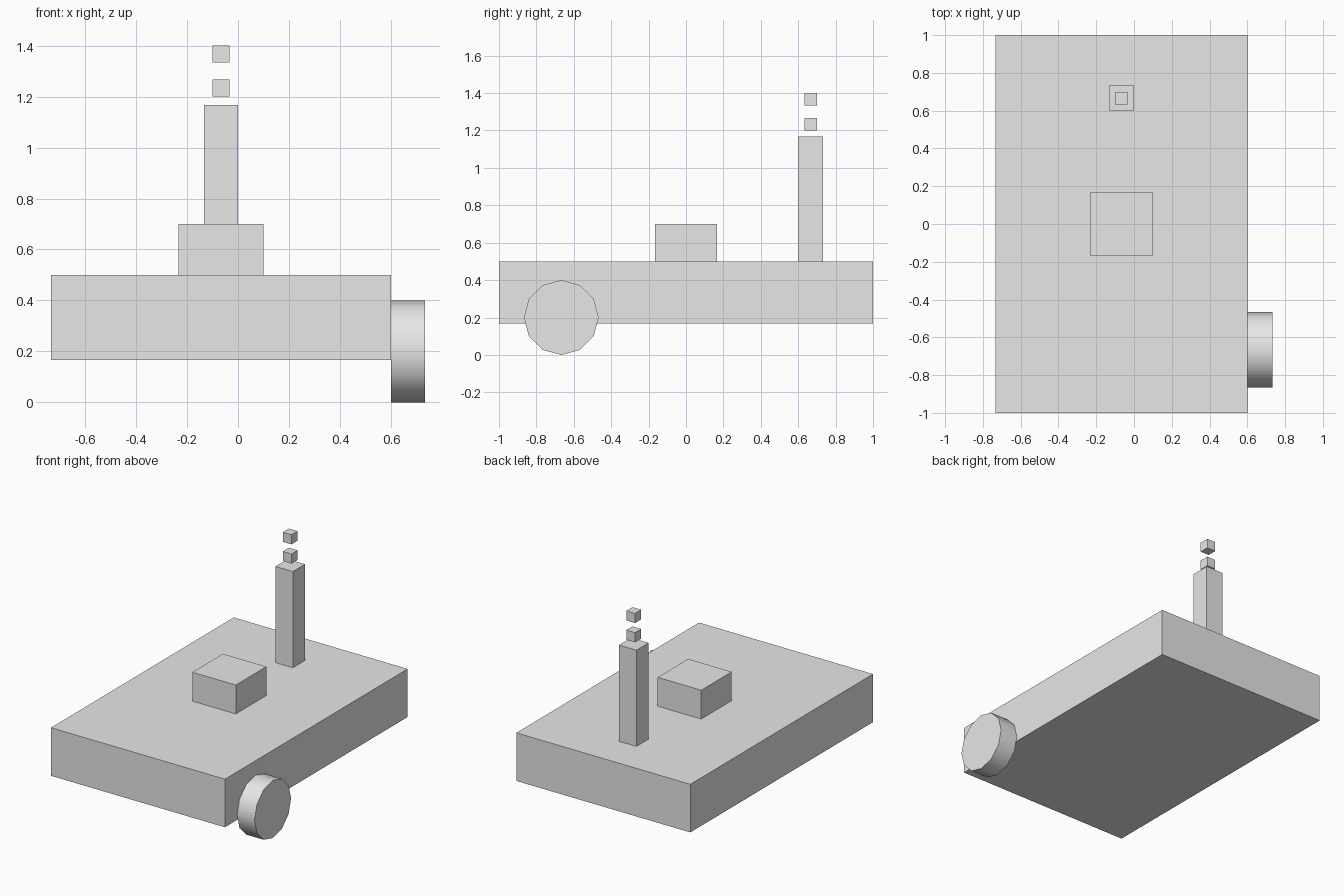
import bpy
import math

if "Cube" in bpy.data.objects:
    bpy.data.objects.remove(bpy.data.objects["Cube"])

grey = bpy.data.materials.new("light grey")
grey.diffuse_color = (0.8, 0.8, 0.8, 1.0)
grey.use_nodes = True
grey.node_tree.nodes["Principled BSDF"].inputs["Base Color"].default_value = grey.diffuse_color


def finish(name):
    obj = bpy.context.object
    obj.name = name
    obj.data.materials.append(grey)
    return obj


def box(name, x, y, z):
    """Box from (min, max) ranges on each axis."""
    ranges = (x, y, z)
    bpy.ops.mesh.primitive_cube_add(size=1, location=[(a + b) / 2 for a, b in ranges])
    bpy.context.object.scale = [b - a for a, b in ranges]
    bpy.ops.object.transform_apply(location=False, rotation=False, scale=True)
    return finish(name)


# Body slab and the raised hatch on top
box("body", (-0.7333, 0.6), (-1, 1), (0.1667, 0.5))
box("hatch", (-0.2333, 0.1), (-0.1667, 0.1667), (0.5, 0.7))

# Chimney with two floating smoke puffs
box("chimney", (-0.1333, 0), (0.6, 0.7333), (0.5, 1.1667))
for i in range(2):
    z = 1.2 + i * 0.1333
    box(f"smoke_puff_{i + 1}", (-0.1, -0.0333), (0.6333, 0.7), (z, z + 0.0667))

# Single twelve-sided wheel on the right side, smooth rim and flat caps
bpy.ops.mesh.primitive_cylinder_add(vertices=12, radius=0.2, depth=0.1333,
                                    location=(0.6667, -0.6667, 0.2),
                                    rotation=(0, math.pi / 2, 0))
finish("wheel")
bpy.ops.object.shade_smooth_by_angle(angle=math.radians(40))
